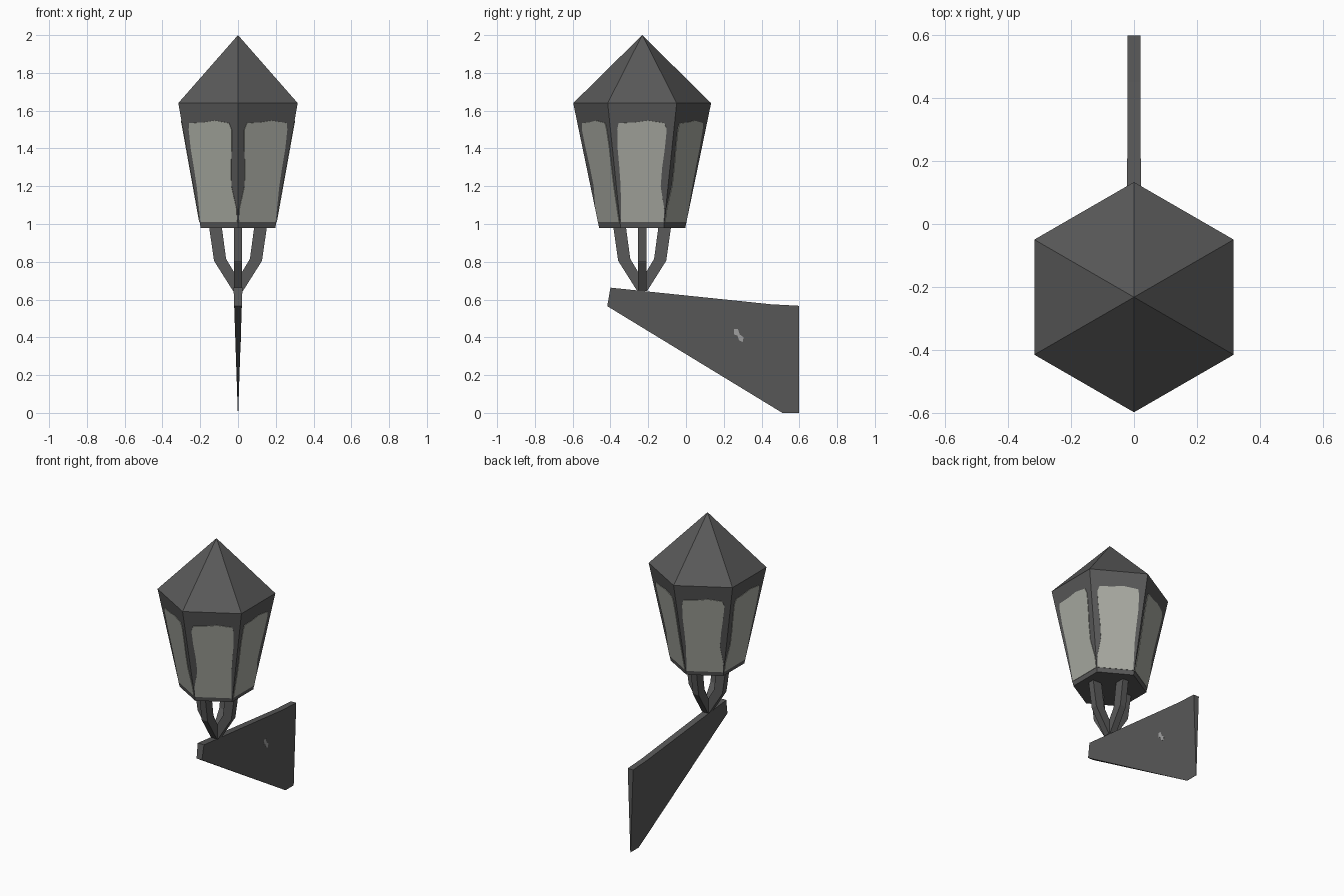
import bpy, math
from mathutils import Vector

if "Cube" in bpy.data.objects:
    bpy.data.objects.remove(bpy.data.objects["Cube"])

CY = -0.232            # lantern axis (y)
Z0, Z1, Z2 = 0.98, 1.64, 2.0
R0, R1 = 0.228, 0.365


def material(name, rgb):
    m = bpy.data.materials.new(name)
    m.diffuse_color = (*rgb, 1)
    m.use_nodes = True
    m.node_tree.nodes["Principled BSDF"].inputs["Base Color"].default_value = m.diffuse_color
    return m


IRON = material("dark_iron", (0.10, 0.10, 0.10))
GLASS = material("frosted_glass", (0.40, 0.41, 0.365))
CHIP = material("worn_paint", (0.36, 0.36, 0.36))


def mesh_object(name, verts, faces, mat):
    me = bpy.data.meshes.new(name)
    me.from_pydata([tuple(v) for v in verts], [], faces)
    me.materials.append(mat)
    ob = bpy.data.objects.new(name, me)
    bpy.context.collection.objects.link(ob)
    return ob


def prism(name, a, b, mat):
    """Closed solid between two matching outlines."""
    n = len(a)
    faces = [tuple(range(n))[::-1], tuple(range(n, 2 * n))]
    faces += [(i, (i + 1) % n, n + (i + 1) % n, n + i) for i in range(n)]
    ob = mesh_object(name, list(a) + list(b), faces, mat)
    import bmesh
    bm = bmesh.new()
    bm.from_mesh(ob.data)
    bmesh.ops.recalc_face_normals(bm, faces=bm.faces)
    bm.to_mesh(ob.data)
    bm.free()
    return ob


def ring(r, z):
    return [Vector((r * math.cos(a), CY + r * math.sin(a), z))
            for a in (math.radians(30 + 60 * i) for i in range(6))]


# Lantern body and pyramid roof
low, high = ring(R0, Z0), ring(R1, Z1)
prism("lantern_body", low, high, IRON)
mesh_object("roof", high + [Vector((0, CY, Z2))],
            [(i, (i + 1) % 6, 6) for i in range(6)], IRON)

# Wavy glass panes on the six sides: (z, left offset, right offset)
PANE = [(1.01, .113, .111), (1.08, .117, .112), (1.2, .098, .114), (1.3, .106, .121),
        (1.4, .120, .130), (1.5, .130, .132), (1.535, .118, .125)]
for i in range(6):
    p, q, s, t = low[i], low[(i + 1) % 6], high[(i + 1) % 6], high[i]
    out = (q - p).cross(t - p).normalized()
    along = (q - p).normalized()

    def on_face(u, z):
        k = (z - Z0) / (Z1 - Z0)
        return ((p + q) / 2).lerp((s + t) / 2, k) + along * u
    flip = i % 2
    outline = [on_face((b if not flip else a), z) for z, a, b in PANE]
    outline.append(on_face(0.03, 1.548))
    outline.append(on_face(-0.04, 1.538))
    outline += [on_face(-(a if not flip else b), z) for z, a, b in reversed(PANE)]
    prism(f"glass_pane_{i + 1}", [v - out * 0.002 for v in outline],
          [v + out * 0.003 for v in outline], GLASS)

# Four bent struts carrying the lantern
STRUT = [(.153, .985), (.127, .805), (.026, .645), (0, .645), (0, .71), (.063, .815), (.086, .985)]
for i in range(4):
    c, s = math.cos(i * math.pi / 2), math.sin(i * math.pi / 2)
    sides = [[(r * c - w * s, CY + r * s + w * c, z) for r, z in STRUT] for w in (-.022, .022)]
    prism(f"strut_{i + 1}", sides[0], sides[1], IRON)

# Wall bracket: plate thinning to an edge at the bottom
half = lambda z: 0.001 + 0.034 * z
BRACKET = [(-.40, .663), (.45, .575), (.598, .567), (.598, 0), (.51, 0), (-.417, .565)]
prism("wall_bracket", [(-half(z), y, z) for y, z in BRACKET],
      [(half(z), y, z) for y, z in BRACKET], IRON)

# Small worn chip on the bracket's right side
SPOT = [(.255, .445), (.275, .445), (.285, .415), (.305, .40), (.30, .375), (.28, .385), (.272, .41), (.255, .415)]
prism("worn_chip", [(half(z) - .002, y, z) for y, z in SPOT],
      [(half(z) + .001, y, z) for y, z in SPOT], CHIP)
